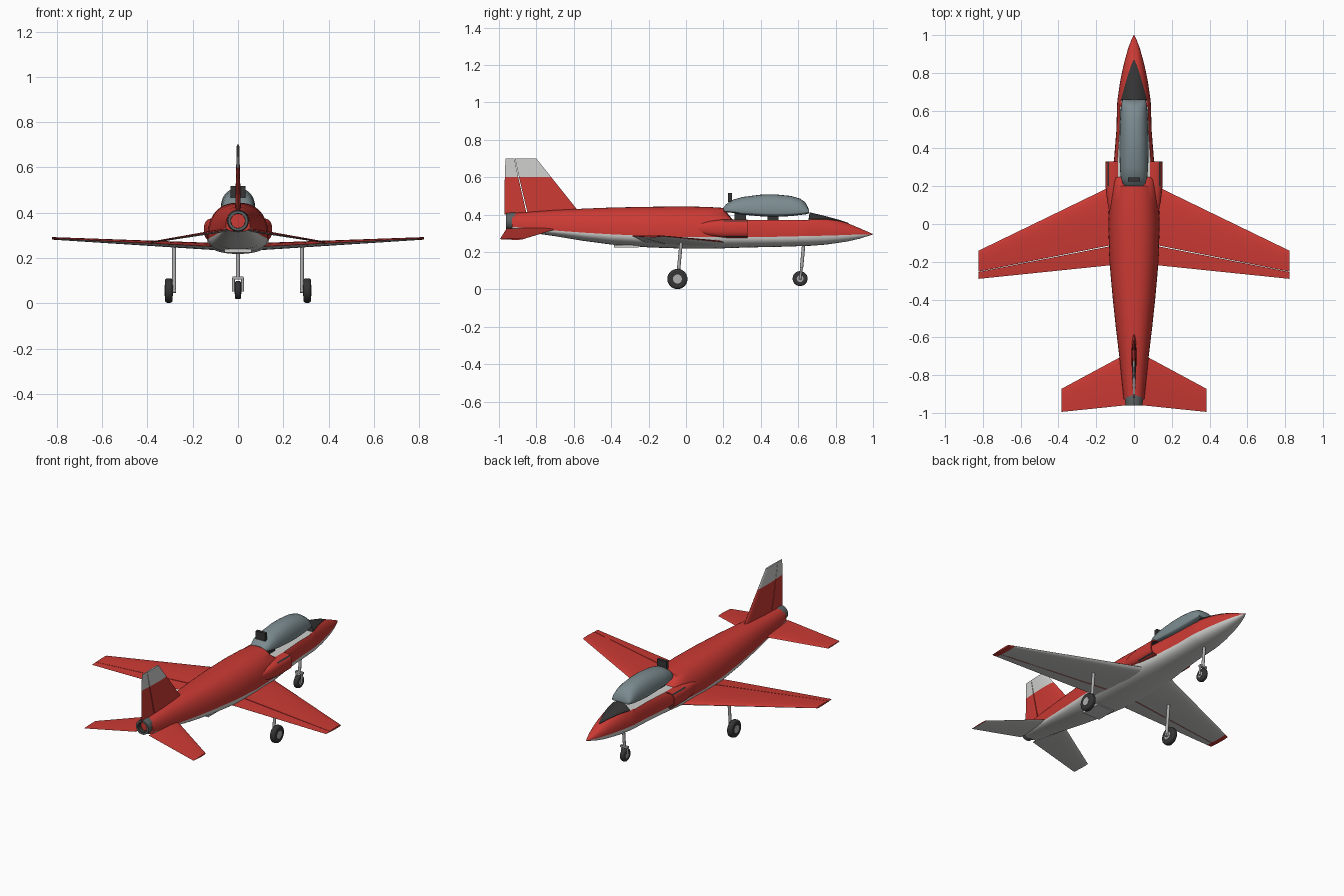
import bpy, bmesh, math
from mathutils import Vector

if "Cube" in bpy.data.objects:
    bpy.data.objects.remove(bpy.data.objects["Cube"])

COLOURS = {"red": (.60, .042, .034), "white": (.62, .62, .61), "canopy_grey": (.20, .26, .28),
           "dark": (.035, .035, .035), "metal": (.11, .12, .12), "light_grey": (.42, .42, .42)}
NAMES = list(COLOURS)
MATS = []
for name, rgb in COLOURS.items():
    m = bpy.data.materials.new(name)
    m.use_nodes = True
    m.diffuse_color = (*rgb, 1)
    m.node_tree.nodes["Principled BSDF"].inputs["Base Color"].default_value = (*rgb, 1)
    MATS.append(m)
parts = []


def finish(name, bm, rule):
    """Turn a bmesh into an object; rule(centre, normal) or a plain name gives each face's colour."""
    bmesh.ops.recalc_face_normals(bm, faces=bm.faces)
    bm.normal_update()
    used = []
    for f in bm.faces:
        col = rule if isinstance(rule, str) else rule(f.calc_center_median(), f.normal)
        if col not in used:
            used.append(col)
        f.material_index = used.index(col)
    me = bpy.data.meshes.new(name)
    bm.to_mesh(me)
    bm.free()
    for col in used:
        me.materials.append(MATS[NAMES.index(col)])
    ob = bpy.data.objects.new(name, me)
    bpy.context.collection.objects.link(ob)
    parts.append(ob)
    return ob


def skin(bm, rings):
    """Bridge closed rings of points and cap both ends."""
    rows = [[bm.verts.new(p) for p in ring] for ring in rings]
    n = len(rows[0])
    for a, b in zip(rows, rows[1:]):
        for i in range(n):
            j = (i + 1) % n
            bm.faces.new((a[i], a[j], b[j], b[i]))
    bm.faces.new(rows[0])
    bm.faces.new(rows[-1])


def power(v, e):
    return math.copysign(abs(v) ** e, v)


def body(name, stations, rule, x=0, n=32, e=1.0, clip=None):
    """Loft rounded sections (y, half width, bottom, waist, top) along y."""
    rings = []
    for y, hw, zb, zm, zt in stations:
        ring = []
        for i in range(n):
            a = 2 * math.pi * i / n
            c, s = power(round(math.cos(a), 6), e), power(round(math.sin(a), 6), e)
            z = zm + s * (zt - zm if s > 0 else zm - zb)
            if clip and clip[0] < y < clip[1]:
                z = min(z, clip[2])
            ring.append((x + hw * c, y, z))
        rings.append(ring)
    bm = bmesh.new()
    skin(bm, rings)
    return finish(name, bm, rule)


def foil(name, sections, c0, c1, t, rule, upright=False):
    """Aerofoil panel through sections (x, leading y, chord, z), from chord fraction c0 to c1."""
    def half(c):
        return 5 * t * (.2969 * math.sqrt(c) - .126 * c - .3516 * c**2 + .2843 * c**3 - .1015 * c**4)
    steps = 9
    cs = [c0 + (c1 - c0) * (i / steps) ** 1.6 for i in range(steps + 1)]
    outline = [(c, half(c)) for c in cs] + [(c, -half(c)) for c in reversed(cs) if c > 0]
    rings = []
    for x, y, chord, z in sections:
        rings.append([(x + h * chord, y - c * chord, z) if upright else
                      (x, y - c * chord, z + h * chord) for c, h in outline])
    bm = bmesh.new()
    skin(bm, rings)
    return finish(name, bm, rule)


def rod(name, a, b, r, col, bevel=0, n=20):
    a, b = Vector(a), Vector(b)
    bm = bmesh.new()
    bmesh.ops.create_cone(bm, cap_ends=True, segments=n, radius1=r, radius2=r, depth=(b - a).length)
    bm.transform((b - a).to_track_quat("Z", "Y").to_matrix().to_4x4())
    bmesh.ops.translate(bm, verts=bm.verts, vec=(a + b) / 2)
    ob = finish(name, bm, col)
    if bevel:
        mod = ob.modifiers.new("rounding", "BEVEL")
        mod.width, mod.segments = bevel, 3
    return ob


def box(name, centre, size, col):
    bm = bmesh.new()
    bmesh.ops.create_cube(bm, size=1)
    bmesh.ops.scale(bm, verts=bm.verts, vec=size)
    bmesh.ops.translate(bm, verts=bm.verts, vec=centre)
    return finish(name, bm, col)


def wheel(name, x, y, z, r, w):
    rod(name + "_tyre", (x - w / 2, y, z), (x + w / 2, y, z), r, "dark", w * .32, 28)
    rod(name + "_hub", (x - w * .53, y, z), (x + w * .53, y, z), r * .45, "light_grey")


# Fuselage: red above the waist, white below, with a sunken cockpit deck
HULL = [(-.93, .054, .317, .335, .408), (-.7, .078, .285, .315, .425), (-.55, .096, .26, .304, .432),
        (-.4, .112, .24, .295, .438), (-.2, .13, .225, .286, .442), (0, .136, .218, .28, .444),
        (.12, .132, .218, .28, .441), (.2, .125, .22, .28, .436), (.25, .118, .222, .28, .434),
        (.35, .105, .225, .28, .43), (.5, .093, .228, .282, .425), (.62, .09, .232, .285, .415),
        (.655, .088, .233, .285, .411), (.66, .087, .233, .285, .41), (.75, .074, .24, .288, .388),
        (.82, .06, .25, .29, .369), (.87, .048, .258, .292, .352), (.93, .031, .272, .294, .327),
        (.98, .012, .288, .295, .305), (1, .001, .294, .295, .296)]


def hull_at(y):
    for a, b in zip(HULL, HULL[1:]):
        if a[0] <= y <= b[0]:
            f = (y - a[0]) / (b[0] - a[0])
            return [p + f * (q - p) for p, q in zip(a, b)]


def hull_paint(c, n):
    if .25 < c.y < .655 and c.z > .371 and n.z > .95:
        return "white"
    if .654 < c.y < .661 and c.z > .37:
        return "dark"
    return "red" if c.z > hull_at(min(max(c.y, -.93), 1))[3] else "white"


EXP = .85
body("fuselage", HULL, hull_paint, n=48, e=EXP, clip=(.24, .658, .372))

# Anti-glare panel, a thin plate following the nose
bm = bmesh.new()
rows = []
for y in (.66, .705, .75, .785, .82, .845, .868):
    _, hw, _, zm, zt = hull_at(y)
    w = .068 * ((.872 - y) / .212) ** .8
    row = []
    for i in range(-6, 7):
        x = w * i / 6
        z = zm + (zt - zm) * (1 - abs(x / hw) ** (2 / EXP)) ** (EXP / 2)
        row.append((x, y, z + .003))
    rows.append(row + [(x, y, z - .005) for x, y, z in reversed(row)])
skin(bm, rows)
finish("anti_glare_panel", bm, "dark")

# Canopy, seats and the small block behind them
body("canopy", [(.2, .045, .414, .418, .438), (.215, .06, .412, .418, .456), (.245, .07, .41, .417, .478),
                (.3, .075, .4, .412, .494), (.4, .077, .391, .408, .507), (.48, .076, .389, .406, .508),
                (.56, .073, .392, .408, .5), (.61, .07, .398, .41, .486), (.64, .066, .402, .412, .464),
                (.658, .06, .407, .412, .425)], "canopy_grey", e=.85)
for name, y in (("rear_seat", .29), ("front_seat", .465)):
    box(name, (0, y, .388), (.07, .06, .05), "dark")
box("canopy_block", (0, .235, .492), (.066, .02, .05), "dark")

# Jet nozzle with a dark hollow
body("jet_nozzle", [(y, r, .364 - r, .364, .364 + r) for y, r in
                    ((-.89, .03), (-.962, .032), (-.962, .044), (-.92, .049), (-.9, .045))],
     lambda c, n: "dark" if math.hypot(c.x, c.z - .364) < .034 else "metal")

# Fin and rudder with a white tip
FIN = [(0, -.56, .41, .4), (0, -.72, .249, .6), (0, -.80, .165, .7)]
for name, c0, c1 in (("fin", 0, .695), ("rudder", .71, 1)):
    foil(name, FIN, c0, c1, .065, lambda c, n: "white" if c.z > .601 else "red", True)


def two_tone(c, n):
    return "white" if n.z < -.1 and abs(c.x) < .79 else "red"


box("belly_plate", (0, -.32, .232), (.12, .13, .014), "white")

for side, s in (("left", 1), ("right", -1)):
    # Wing and hinged trailing edge
    span = [(x * s, .19 - .485 * (x - .14), .41 - .382 * (x - .14), .248 + .05 * (x - .05))
            for x in (.05, .79, .822)]
    foil(side + "_wing", span, 0, .745, .075, two_tone)
    foil(side + "_aileron", span, .757, 1, .075, two_tone)

    # Drooping tailplane
    foil(side + "_tailplane", [(.045 * s, -.69, .27, .325), (.385 * s, -.873, .122, .269)],
         0, 1, .06, two_tone)

    # Air intake with a dark mouth
    body(side + "_intake", [(.02, .015, .31, .325, .34), (.12, .036, .285, .325, .365),
                            (.2, .045, .275, .325, .375), (.33, .044, .275, .325, .375),
                            (.33, .037, .282, .325, .368), (.27, .034, .285, .325, .365)],
         lambda c, n: "dark" if c.y > .265 and (c.y < .3001 and abs(c.z - .325) < .044
                      and abs(abs(c.x) - .106) < .0365) else "red", x=.106 * s, n=24, e=.75)

    # Main landing gear
    rod(side + "_main_strut", (.282 * s, -.025, .262), (.282 * s, -.045, .05), .009, "light_grey")
    rod(side + "_main_axle", (.274 * s, -.045, .055), (.3 * s, -.045, .055), .01, "light_grey")
    wheel(side + "_main_wheel", .306 * s, -.046, .056, .054, .034)

    # Nose wheel fork arm
    rod(side + "_nose_fork", (.02 * s, .617, .112), (.02 * s, .61, .052), .006, "light_grey")

rod("nose_strut", (0, .63, .25), (0, .617, .11), .009, "light_grey")
box("nose_fork_bridge", (0, .617, .112), (.05, .016, .012), "light_grey")
wheel("nose_wheel", 0, .61, .058, .04, .028)

# Smooth rounded skins, keep creases sharp
bpy.ops.object.select_all(action="DESELECT")
for ob in parts:
    ob.select_set(True)
bpy.context.view_layer.objects.active = parts[0]
bpy.ops.object.shade_smooth_by_angle(angle=math.radians(35))
